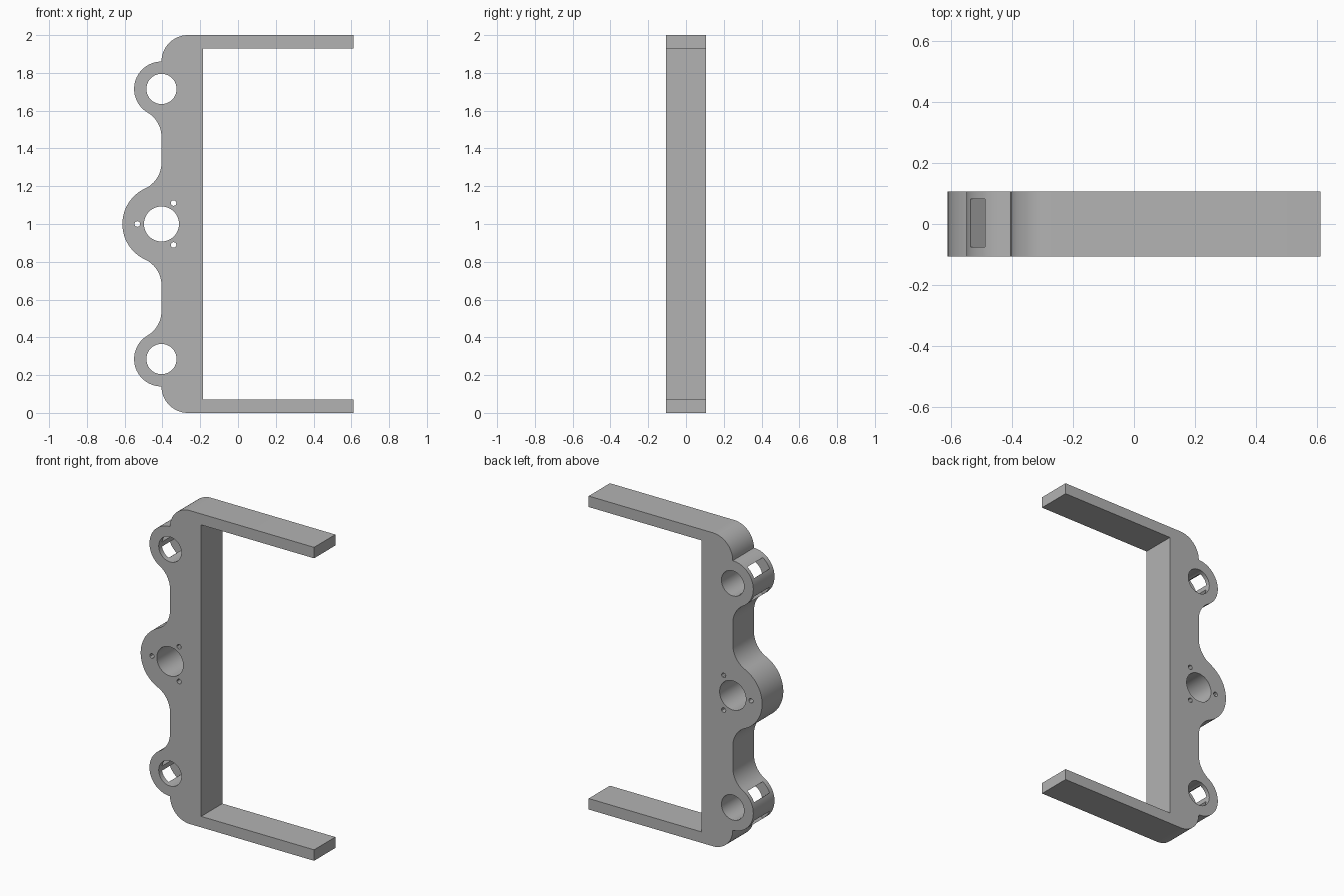
import bpy, bmesh
from math import atan2, cos, sin, pi, sqrt, radians
from mathutils import Matrix, Vector

if "Cube" in bpy.data.objects:
    bpy.data.objects.remove(bpy.data.objects["Cube"], do_unlink=True)

HALF_DEPTH = 0.107
SPINE_X, INNER_X, ARM_X = -0.405, -0.185, 0.612
ARM_Z = 1.93
RING_Z, RING_R, RING_HOLE = 1.715, 0.145, 0.08
HUB_R, HUB_HOLE = 0.207, 0.093
FILLET, CORNER = 0.15, 0.14

grey = bpy.data.materials.new("plain grey")
grey.use_nodes = True
colour = (0.45, 0.45, 0.45, 1)
grey.diffuse_color = colour
grey.node_tree.nodes["Principled BSDF"].inputs["Base Color"].default_value = colour


def arc(cx, cz, r, a0, a1, n):
    return [(cx + r * cos(a0 + (a1 - a0) * i / n), cz + r * sin(a0 + (a1 - a0) * i / n))
            for i in range(n + 1)]


def add_object(name, bm):
    bmesh.ops.recalc_face_normals(bm, faces=bm.faces)
    mesh = bpy.data.meshes.new(name)
    bm.to_mesh(mesh)
    bm.free()
    mesh.materials.append(grey)
    obj = bpy.data.objects.new(name, mesh)
    bpy.context.collection.objects.link(obj)
    return obj


def extrude_profile(name, points, half):
    bm = bmesh.new()
    face = bm.faces.new([bm.verts.new((x, -half, z)) for x, z in points])
    moved = bmesh.ops.extrude_face_region(bm, geom=[face])["geom"]
    verts = [v for v in moved if isinstance(v, bmesh.types.BMVert)]
    bmesh.ops.translate(bm, verts=verts, vec=(0, 2 * half, 0))
    return add_object(name, bm)


# Upper half of the outline: hub, two fillets, ring, rounded corner, arm
hub_dz = sqrt((HUB_R + FILLET) ** 2 - FILLET ** 2)
ring_dz = sqrt((RING_R + FILLET) ** 2 - FILLET ** 2)
hub_a, ring_a = atan2(hub_dz, FILLET), atan2(ring_dz, FILLET)
fx = SPINE_X - FILLET
upper = arc(SPINE_X, 1, HUB_R, pi, pi - hub_a, 16)
upper += arc(fx, 1 + hub_dz, FILLET, -hub_a, 0, 12)[1:]
upper += arc(fx, RING_Z - ring_dz, FILLET, 0, ring_a, 12)
upper += arc(SPINE_X, RING_Z, RING_R, pi + ring_a, pi / 2, 28)[1:]
upper += arc(SPINE_X + CORNER, 2 - CORNER, CORNER, pi, pi / 2, 14)[1:]
upper += [(ARM_X, 2), (ARM_X, ARM_Z), (INNER_X, ARM_Z)]
lower = [(x, 2 - z) for x, z in reversed(upper[1:])]
bracket = extrude_profile("bracket", upper + lower, HALF_DEPTH)

cutters = []


def bore(x, z, r, n):
    points = arc(x, z, r, 0, 2 * pi, n)[:-1]
    cutters.append(extrude_profile("bore_cutter", points, 0.2))


# Hub bore with three screw holes around it
bore(SPINE_X, 1, HUB_HOLE, 48)
for angle in (60, 180, 300):
    a = radians(angle)
    bore(SPINE_X + 0.128 * cos(a), 1 + 0.128 * sin(a), 0.015, 12)

# Ring bores, each with two slots through the outer wall
for z in (RING_Z, 2 - RING_Z):
    bore(SPINE_X, z, RING_HOLE, 40)
    for angle in (141, 219):
        a = radians(angle)
        bm = bmesh.new()
        bmesh.ops.create_cube(bm, size=1)
        place = (Matrix.Translation(Vector((SPINE_X + 0.11 * cos(a), 0.003, z + 0.11 * sin(a))))
                 @ Matrix.Rotation(-a, 4, 'Y') @ Matrix.Diagonal((0.12, 0.157, 0.076, 1)))
        bmesh.ops.transform(bm, matrix=place, verts=bm.verts)
        cutters.append(add_object("slot_cutter", bm))

# Cut everything and remove the cutters
bpy.ops.object.select_all(action='DESELECT')
bracket.select_set(True)
bpy.context.view_layer.objects.active = bracket
for cutter in cutters:
    cutter.hide_render = True
    mod = bracket.modifiers.new("cut", 'BOOLEAN')
    mod.operation, mod.solver, mod.object = 'DIFFERENCE', 'EXACT', cutter
    bpy.ops.object.modifier_apply(modifier=mod.name)
    bpy.data.objects.remove(cutter, do_unlink=True)
bpy.ops.object.shade_smooth_by_angle(angle=radians(30))
